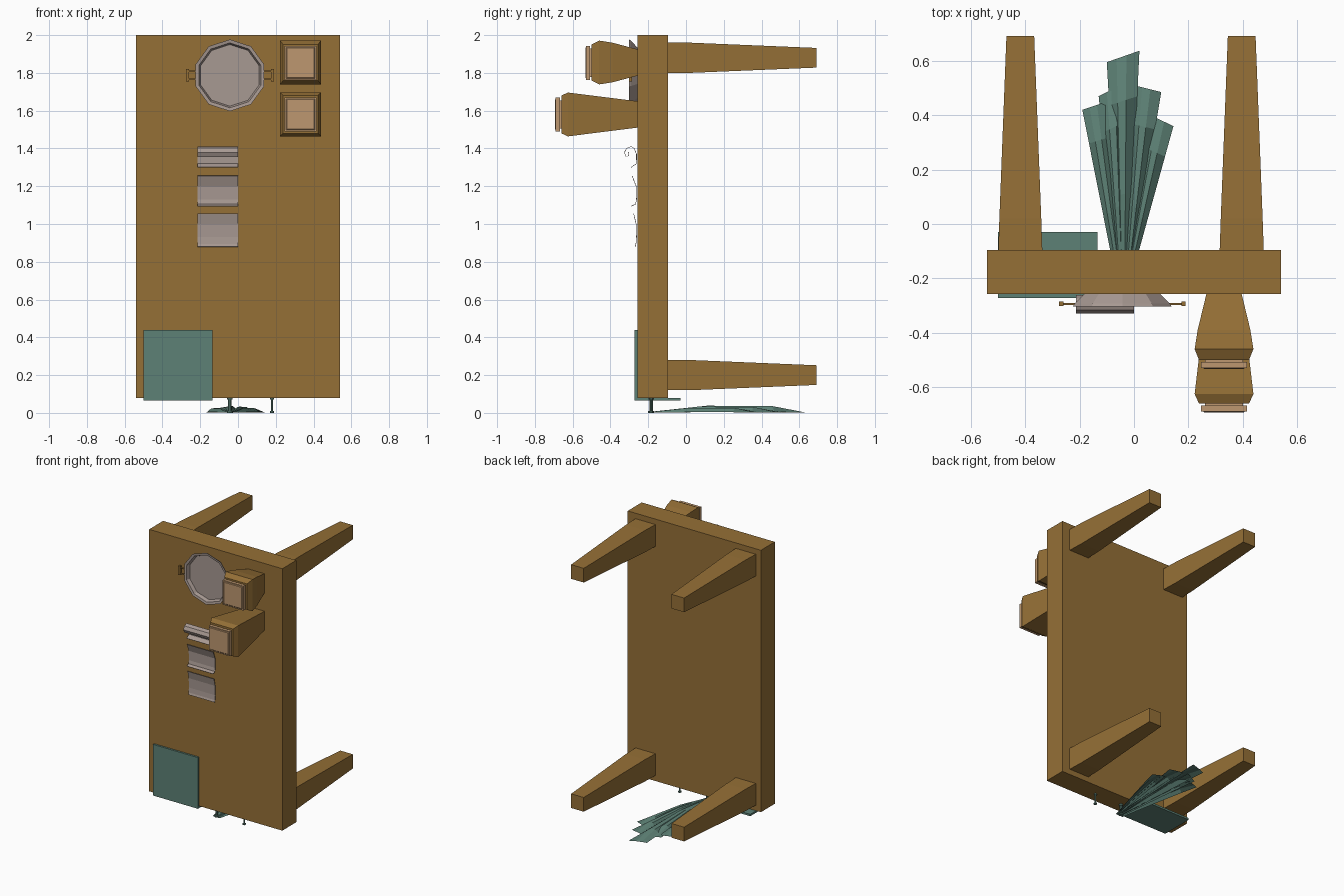
import bpy
import bmesh
import math
from mathutils import Matrix, Vector

cube = bpy.data.objects.get("Cube")
if cube:
    bpy.data.objects.remove(cube, do_unlink=True)


def make_material(name, rgb):
    mat = bpy.data.materials.new(name)
    mat.use_nodes = True
    color = (*rgb, 1)
    mat.diffuse_color = color
    mat.node_tree.nodes["Principled BSDF"].inputs["Base Color"].default_value = color
    return mat


wood = make_material("brown wood", (0.30, 0.16, 0.037))
tan = make_material("tan foam", (0.51, 0.31, 0.16))
teal = make_material("teal cloth", (0.11, 0.22, 0.18))
grey = make_material("warm grey", (0.39, 0.32, 0.29))


def finish(name, bm, mat, closed=True):
    if closed:
        bmesh.ops.recalc_face_normals(bm, faces=bm.faces[:])
    mesh = bpy.data.meshes.new(name)
    bm.to_mesh(mesh)
    bm.free()
    mesh.materials.append(mat)
    obj = bpy.data.objects.new(name, mesh)
    bpy.context.collection.objects.link(obj)
    return obj


def box(name, x, y, z, mat):
    """Box from (low, high) ranges."""
    bm = bmesh.new()
    bmesh.ops.create_cube(bm, size=1)
    for v in bm.verts:
        v.co = Vector([(r[0] + r[1]) / 2 + c * (r[1] - r[0]) for r, c in zip((x, y, z), v.co)])
    return finish(name, bm, mat)


def square_loft(name, cx, cz, sections, mat):
    """Square sections (y, half width, half height) joined along y."""
    bm = bmesh.new()
    rings = []
    for y, w, h in sections:
        corners = ((-w, -h), (w, -h), (w, h), (-w, h))
        rings.append([bm.verts.new((cx + a, y, cz + b)) for a, b in corners])
    for r, s in zip(rings, rings[1:]):
        for i in range(4):
            j = (i + 1) % 4
            bm.faces.new((r[i], r[j], s[j], s[i]))
    bm.faces.new(rings[0])
    bm.faces.new(rings[-1])
    return finish(name, bm, mat)


def sheet(name, rows, mat):
    """Open surface through a grid of points."""
    bm = bmesh.new()
    grid = [[bm.verts.new(p) for p in row] for row in rows]
    for r, s in zip(grid, grid[1:]):
        for i in range(len(r) - 1):
            bm.faces.new((r[i], r[i + 1], s[i + 1], s[i]))
    return finish(name, bm, mat, closed=False)


# Table turned on its side
FRONT, BACK = -0.258, -0.096
box("table_top", (-0.54, 0.54), (FRONT, BACK), (0.08, 2), wood)
for side, cx in (("left", 0.396), ("right", -0.418)):
    for level, cz in (("lower", 0.2), ("upper", 1.88)):
        square_loft(f"{level}_{side}_leg", cx, cz,
                    [(BACK, 0.081, 0.08), (0.02, 0.077, 0.08), (0.692, 0.051, 0.052)], wood)

# Two mugs with foam
square_loft("upper_mug", 0.331, 1.855,
            [(FRONT, 0.065, 0.07), (-0.39, 0.097, 0.105), (-0.46, 0.108, 0.116),
             (-0.5, 0.092, 0.095)], wood)
square_loft("lower_mug", 0.331, 1.58,
            [(FRONT, 0.065, 0.07), (-0.625, 0.108, 0.116), (-0.66, 0.092, 0.1)], wood)
for name, y, cz in (("upper_foam", -0.5, 1.853), ("lower_foam", -0.66, 1.58)):
    square_loft(name, 0.331, cz,
                [(y, 0.07, 0.075), (y - 0.008, 0.07, 0.075), (y - 0.008, 0.084, 0.09),
                 (y - 0.03, 0.084, 0.09)], tan)
    square_loft(name + "_panel", 0.331, cz,
                [(y - 0.03, 0.076, 0.082), (y - 0.033, 0.072, 0.078)], tan)

# Ten-sided dish opening to the front
bm = bmesh.new()
profile = [(0, -0.275), (0.163, -0.275), (0.172, -0.3), (0.19, -0.303), (0.185, -0.293),
           (0.148, FRONT), (0, FRONT)]
points = [bm.verts.new((0, y, r)) for r, y in profile]
edges = [bm.edges.new(pair) for pair in zip(points, points[1:])]
bmesh.ops.spin(bm, geom=points + edges, cent=(0, 0, 0), axis=(0, 1, 0),
               angle=math.tau, steps=10, use_duplicate=False)
bmesh.ops.remove_doubles(bm, verts=bm.verts[:], dist=0.0005)
dish = finish("dish", bm, grey)
dish.location = (-0.043, 0, 1.787)

# Dish handles
for side, s in (("left", 1), ("right", -1)):
    def span(a, b):
        return tuple(sorted((-0.043 + s * a, -0.043 + s * b)))
    box(f"{side}_handle_grip", span(0.217, 0.233), (-0.302, -0.285), (1.755, 1.82), wood)
    for cz in (1.767, 1.808):
        box(f"{side}_handle_bar", span(0.17, 0.22), (-0.297, -0.29), (cz - 0.004, cz + 0.004), wood)

# Curled sheets on the table
curls = {
    "rolled_sheet": [(-0.29, 1.3), (-0.262, 1.32), (-0.262, 1.37), (-0.275, 1.4),
                     (-0.29, 1.41), (-0.315, 1.4), (-0.327, 1.378), (-0.317, 1.357),
                     (-0.302, 1.362), (-0.305, 1.38)],
    "middle_sheet": [(-0.285, 1.255), (-0.264, 1.2), (-0.262, 1.13), (-0.267, 1.105),
                     (-0.288, 1.095)],
    "lower_sheet": [(-0.277, 1.055), (-0.264, 1), (-0.262, 0.93), (-0.265, 0.895),
                    (-0.27, 0.88)],
}
for name, path in curls.items():
    if path[0][1] > path[-1][1]:
        path = path[::-1]
    obj = sheet(name, [[(x, y, z) for x in (-0.214, 0)] for y, z in path], grey)
    thick = obj.modifiers.new("thickness", "SOLIDIFY")
    thick.thickness = 0.003
    thick.offset = 0

# Cloth draped over the lower edge
box("cloth_front", (-0.5, -0.135), (-0.272, FRONT), (0.065, 0.44), teal)
box("cloth_under", (-0.5, -0.135), (-0.272, -0.03), (0.065, 0.079), teal)

# Fan of folded leaves on the floor: left tip, right tip, base ends, ridge height
leaves = [
    ((-0.19, 0.42), (-0.1, 0.45), (-0.067, -0.04), 0.026),
    ((-0.13, 0.47), (-0.03, 0.52), (-0.058, -0.034), 0.032),
    ((-0.1, 0.595), (0.02, 0.637), (-0.055, -0.02), 0.037),
    ((0, 0.51), (0.1, 0.485), (-0.035, -0.014), 0.032),
    ((0.06, 0.4), (0.145, 0.36), (-0.03, -0.01), 0.026),
]
for left, right, base, height in leaves:
    rows = []
    for t, lift in ((0, 0.1), (0.38, 1), (0.8, 0.95), (1, 0.08)):
        a = Vector((base[0], -0.2, 0)).lerp(Vector((*left, 0)), t)
        b = Vector((base[1], -0.2, 0)).lerp(Vector((*right, 0)), t)
        row = []
        for u, fold in ((0, 0.1), (0.3, 0.9), (0.6, 1), (1, 0.1)):
            p = a.lerp(b, u)
            p.z = height * lift * fold + 0.001
            row.append(p)
        rows.append(row)
    sheet("fan_leaf", rows, teal)

# Small pegs below the edge
for name, x, r in (("fan_stem", -0.043, 0.009), ("peg", 0.18, 0.006)):
    for part, radius, low, high in (("shaft", r, 0, 0.08), ("foot", r * 1.8, 0, 0.01),
                                    ("collar", r * 1.6, 0.07, 0.08)):
        bm = bmesh.new()
        bmesh.ops.create_cone(bm, cap_ends=True, segments=8, radius1=radius, radius2=radius,
                              depth=high - low,
                              matrix=Matrix.Translation((x, -0.185, (low + high) / 2)))
        finish(f"{name}_{part}", bm, teal)
